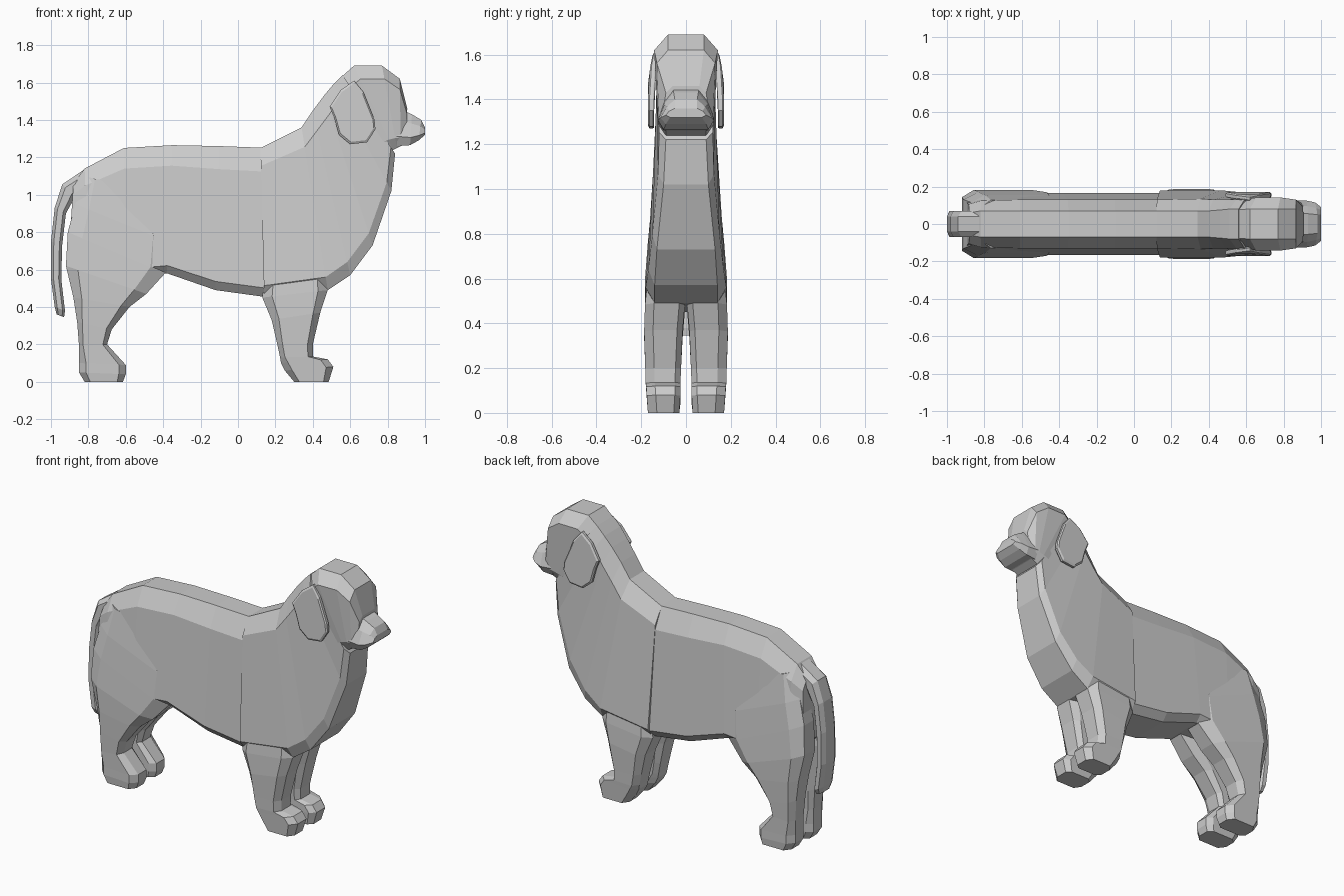
import bpy, bmesh
from mathutils import Vector


def make(name, rings, mirror=False):
    """Skin a list of equal-length point rings and cap both ends."""
    bm = bmesh.new()
    vs = [[bm.verts.new(p) for p in r] for r in rings]
    n = len(rings[0])
    for r0, r1 in zip(vs, vs[1:]):
        for i in range(n):
            j = (i + 1) % n
            bm.faces.new((r0[i], r0[j], r1[j], r1[i]))
    bm.faces.new(vs[0])
    bm.faces.new(vs[-1])
    bmesh.ops.recalc_face_normals(bm, faces=bm.faces)
    me = bpy.data.meshes.new(name)
    bm.to_mesh(me)
    bm.free()
    ob = bpy.data.objects.new(name, me)
    bpy.context.collection.objects.link(ob)
    if mirror:
        m = ob.modifiers.new("Mirror", 'MIRROR')
        m.use_axis = (False, True, False)
        m.use_mirror_merge = False
    return ob


def ring(sec, pts):
    """Ring between two points of the side view; pts are (fraction, y)."""
    a, b = Vector((sec[0], 0, sec[1])), Vector((sec[2], 0, sec[3]))
    return [a.lerp(b, t) + Vector((0, y, 0)) for t, y in pts]


def body(name, sections, t0, t1):
    """Symmetric chamfered loft; widths: end a, side a, side b, end b."""
    rings = []
    for s in sections:
        half = list(zip((0, t0, t1, 1), s[4:]))
        rings.append(ring(s, half + [(t, -y) for t, y in reversed(half)]))
    return make(name, rings)


def leg(name, sections):
    """Chamfered limb on the +y side, mirrored; widths: inner y, outer y."""
    rings = []
    for s in sections:
        i, o = s[4:]
        rings.append(ring(s, [(0, i + .025), (0, o - .04), (.15, o), (.85, o),
                              (1, o - .04), (1, i + .025), (.85, i), (.15, i)]))
    return make(name, rings, True)


# Torso
W = (.07, .13, .165, .125)
body("torso", [
    (.17, 1.25, .17, .45, *W),
    (-.10, 1.26, -.12, .49, *W),
    (-.35, 1.265, -.38, .58, *W),
    (-.61, 1.25, -.60, .56, *W),
    (-.82, 1.14, -.80, .57, .07, .125, .16, .12),
    (-.88, 1.06, -.905, .68, .06, .105, .125, .10)], .16, .94)

# Chest and neck
body("chest_and_neck", [
    (.12, 1.25, .14, .45, .07, .13, .18, .13),
    (.34, 1.36, .48, .49, .07, .135, .18, .14),
    (.40, 1.45, .60, .57, .07, .13, .168, .14),
    (.46, 1.53, .72, .73, .075, .13, .15, .13),
    (.51, 1.59, .82, 1.02, .08, .13, .125, .10),
    (.56, 1.64, .84, 1.22, .08, .135, .12, .09)], .12, .92)

# Head
body("head", [
    (.52, 1.60, .76, 1.22, .075, .12, .12, .09),
    (.62, 1.69, .83, 1.24, .08, .142, .125, .09),
    (.77, 1.69, .85, 1.25, .08, .142, .125, .09),
    (.865, 1.62, .87, 1.26, .08, .13, .12, .09),
    (.905, 1.46, .90, 1.27, .06, .09, .11, .09)], .16, .88)

# Muzzle
body("muzzle", [
    (.84, 1.47, .85, 1.26, .06, .10, .125, .10),
    (.93, 1.43, .92, 1.265, .055, .095, .125, .10),
    (.98, 1.40, .965, 1.29, .05, .085, .115, .09),
    (1.0, 1.36, 1.0, 1.32, .05, .075, .09, .07)], .3, .75)

# Ears: thin slabs with a chamfered outer rim
ear = [(.62, 1.61), (.67, 1.55), (.73, 1.40), (.735, 1.35), (.69, 1.28),
       (.60, 1.27), (.54, 1.32), (.515, 1.41), (.49, 1.47), (.55, 1.56)]


def ear_layer(y, k):
    return [(.62 + (x - .62) * k, y - .02 * max(0, (z - 1.5) / .11),
             1.43 + (z - 1.43) * k) for x, z in ear]


make("ear", [ear_layer(.142, .97), ear_layer(.148, 1),
             ear_layer(.163, 1), ear_layer(.17, .92)], True)

# Front legs
leg("front_leg", [
    (.30, 0, .485, 0, .03, .17),
    (.25, .06, .51, .08, .025, .175),
    (.23, .10, .48, .12, .025, .178),
    (.225, .13, .40, .135, .025, .18),
    (.21, .20, .40, .20, .022, .182),
    (.18, .33, .44, .37, .015, .187),
    (.13, .45, .48, .49, .005, .183),
    (.16, .75, .46, .75, .005, .155)])

# Hind legs
leg("hind_leg", [
    (-.82, 0, -.615, 0, .03, .165),
    (-.85, .05, -.60, .04, .025, .17),
    (-.85, .10, -.60, .09, .025, .17),
    (-.85, .19, -.70, .20, .025, .172),
    (-.86, .32, -.675, .28, .02, .177),
    (-.88, .45, -.58, .40, .015, .182),
    (-.92, .62, -.49, .47, .01, .183),
    (-.91, .80, -.39, .58, .01, .17),
    (-.87, .95, -.38, .75, .01, .155),
    (-.82, 1.10, -.45, 1.0, .01, .128)])

# Tail
T = (.04, .07, .07, .05)
body("tail", [
    (-.80, 1.15, -.80, 1.02, *T),
    (-.94, 1.055, -.87, .99, *T),
    (-.98, .93, -.92, .90, *T),
    (-1.0, .75, -.94, .73, *T),
    (-1.0, .55, -.945, .55, *T),
    (-.98, .40, -.925, .38, *T),
    (-.97, .36, -.93, .345, .03, .05, .05, .03)], .25, .75)
